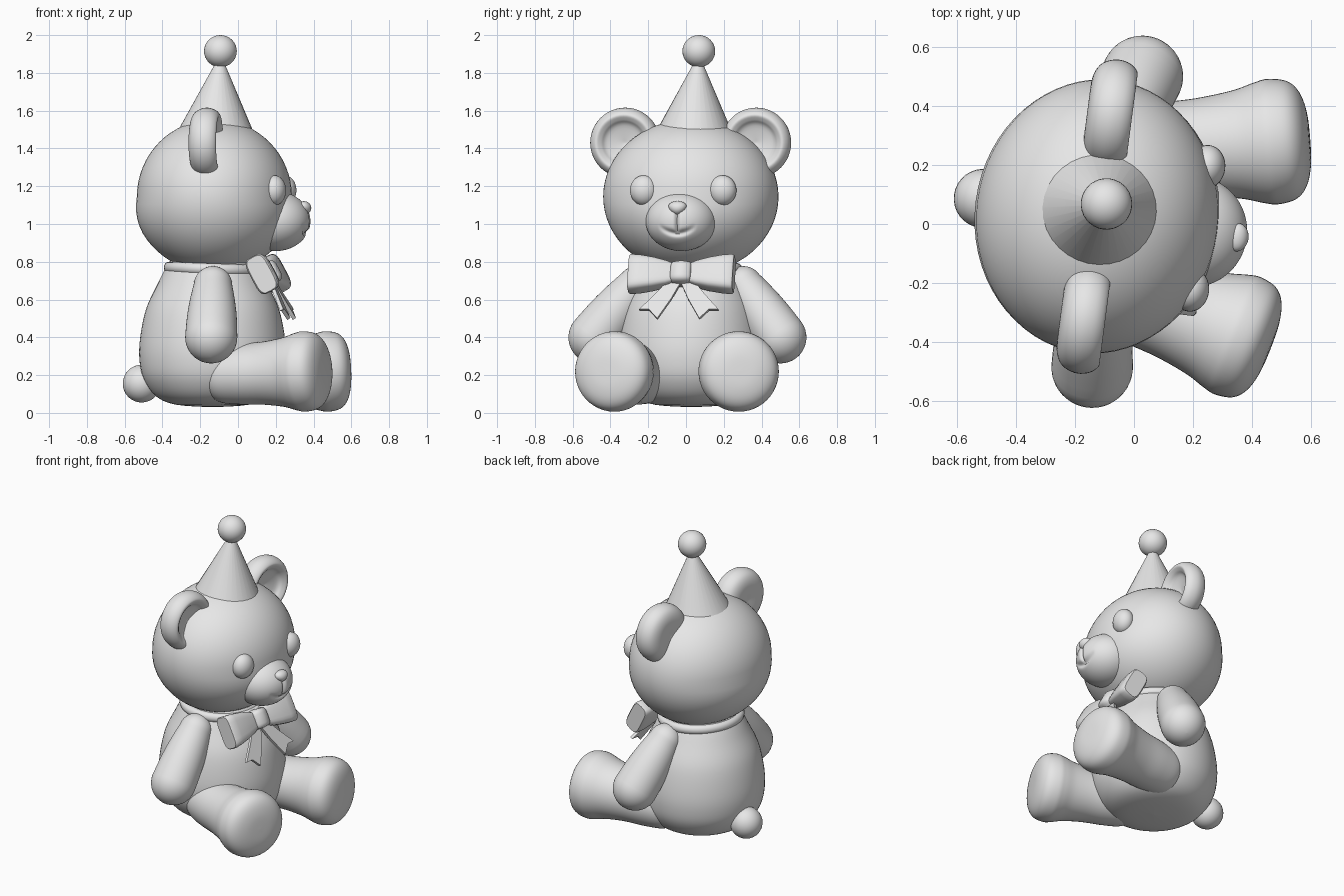
import bpy, bmesh, math
from mathutils import Vector, Matrix

if "Cube" in bpy.data.objects:
    bpy.data.objects.remove(bpy.data.objects["Cube"])

# The bear is built facing +x, then turned slightly about z.
WORLD = Matrix.Translation((-0.12, 0.025, 0)) @ Matrix.Rotation(math.radians(-7.5), 4, 'Z')

grey = bpy.data.materials.new("plain_grey")
grey.diffuse_color = (0.8, 0.8, 0.8, 1)
grey.use_nodes = True
grey.node_tree.nodes["Principled BSDF"].inputs["Base Color"].default_value = grey.diffuse_color


def finish(bm, name, matrix=Matrix(), angle=50):
    bmesh.ops.recalc_face_normals(bm, faces=bm.faces)
    bm.transform(WORLD @ matrix)
    me = bpy.data.meshes.new(name)
    bm.to_mesh(me)
    bm.free()
    me.materials.append(grey)
    ob = bpy.data.objects.new(name, me)
    bpy.context.collection.objects.link(ob)
    bpy.ops.object.select_all(action='DESELECT')
    ob.select_set(True)
    bpy.context.view_layer.objects.active = ob
    bpy.ops.object.shade_smooth_by_angle(angle=math.radians(angle))
    return ob


def skin(rings):
    """Join rings of points into a closed skin."""
    bm = bmesh.new()
    loops = [[bm.verts.new(p) for p in ring] for ring in rings]
    n = len(loops[0])
    for a, b in zip(loops, loops[1:]):
        for i in range(n):
            j = (i + 1) % n
            bm.faces.new((a[i], a[j], b[j], b[i]))
    bm.faces.new(loops[0])
    bm.faces.new(loops[-1])
    return bm


def smooth_profile(pts, steps=5):
    """Pass a rounded curve through the given (radius, height) points."""
    out = []
    p = [Vector(q) for q in pts]
    for i in range(len(p) - 1):
        a, b, c, d = p[max(i - 1, 0)], p[i], p[i + 1], p[min(i + 2, len(p) - 1)]
        for k in range(steps):
            t = k / steps
            out.append(0.5 * (2 * b + (c - a) * t + (2 * a - 5 * b + 4 * c - d) * t ** 2
                              + (3 * b - a - 3 * c + d) * t ** 3))
    return out + [p[-1]]


def lathe(name, profile, origin, direction=(0, 0, 1), sides=48):
    rings = [[(max(r, 0.001) * math.cos(2 * math.pi * i / sides),
               max(r, 0.001) * math.sin(2 * math.pi * i / sides), h)
              for i in range(sides)] for r, h in profile]
    turn = Vector(direction).to_track_quat('Z', 'Y').to_matrix().to_4x4()
    return finish(skin(rings), name, Matrix.Translation(origin) @ turn)


def ellipsoid(name, centre, radii, segs=48, shape=None):
    bm = bmesh.new()
    bmesh.ops.create_uvsphere(bm, u_segments=segs, v_segments=segs // 2, radius=1)
    bm.transform(Matrix.Diagonal((*radii, 1)))
    if shape:
        for v in bm.verts:
            shape(v.co)
    return finish(bm, name, Matrix.Translation(centre))


def limb(name, a, b, ra, rb, bulge):
    """Rounded tapered limb between two ball centres, fuller in the middle."""
    a, b = Vector(a), Vector(b)
    length = (b - a).length
    arc = [math.radians(k * 9) for k in range(11)]
    prof = [(ra * math.sin(t), -ra * math.cos(t)) for t in arc]
    prof += [(ra + (rb - ra) * k / 8 + bulge * math.sin(math.pi * k / 8), length * k / 8)
             for k in range(1, 8)]
    prof += [(rb * math.cos(t), length + rb * math.sin(t)) for t in arc]
    return lathe(name, prof, a, b - a)


# Head with fuller cheeks at the back and below
def fill_head(co):
    if co.z < 0:
        co.x *= 1 + 0.05 * math.sin(math.pi * min(1, -co.z / 0.4))


ellipsoid("head", (-0.005, 0, 1.145), (0.41, 0.465, 0.41), 64, fill_head)

# Body and tail
lathe("body", smooth_profile([(0, .03), (.19, .043), (.295, .085), (.363, .175), (.387, .28),
                              (.383, .4), (.352, .55), (.292, .68), (.24, .78), (.18, .86)]),
      (-0.015, 0, 0), sides=64)
ellipsoid("tail", (-0.395, 0.01, 0.155), (0.1, 0.1, 0.1), 32)


# Muzzle with a pressed-in mouth
def press_mouth(co):
    if co.x <= 0:
        return
    line = math.exp(-(co.y / 0.009) ** 2) if -0.06 < co.z < 0.06 else 0
    smile = 0
    if abs(co.y) < 0.1:
        smile = math.exp(-((co.z + 0.065 - 4 * co.y ** 2) / 0.014) ** 2) * (1 - (co.y / 0.1) ** 2)
    co.x -= 0.02 * max(line, smile)


ellipsoid("muzzle", (0.324, -0.008, 1.015), (0.183, 0.188, 0.158), 128, press_mouth)
ellipsoid("nose", (0.475, -0.008, 1.085), (0.038, 0.058, 0.036), 32,
          lambda co: setattr(co, 'y', co.y * (0.8 + 6 * co.z)))

# Paired parts: side, sign, hand position, foot tip position
EAR = smooth_profile([(0, -.065), (.1, -.072), (.16, -.05), (.185, 0), (.178, .05),
                      (.15, .08), (.122, .067), (.09, .04), (0, .018)])
LEG = smooth_profile([(0, -.08), (.09, -.06), (.143, 0), (.16, .13), (.167, .28), (.184, .41),
                      (.205, .49), (.213, .54), (.2, .605), (.16, .645), (.09, .666), (0, .67)])
for side, s, hand, foot in (("left", 1, (.085, .49), (.675, .355)),
                            ("right", -1, (.045, -.508), (.635, -.367))):
    lathe(side + "_ear", EAR, (-0.012, s * 0.35, 1.43), (1, 0, 0))
    ellipsoid(side + "_eye", (0.342, 0.005 + s * 0.21, 1.178), (0.062, 0.074, 0.08), 32)
    limb(side + "_arm", (0.025, s * 0.285, 0.675), (*hand, 0.4), 0.102, 0.138, 0.008)
    hip, sole = Vector((0.05, s * 0.222, 0.2)), Vector((*foot, 0.224))
    reach = (sole - hip).length / 0.67
    lathe(side + "_leg", [(r, h * reach) for r, h in LEG], hip, sole - hip)

# Party hat
base, tip = Vector((0, 0.02, 1.44)), Vector((0.02, 0.044, 1.86))
lathe("hat", [(0.225, 0), (0.02, (tip - base).length)], base, tip - base, 32)
ellipsoid("hat_pompom", (0.021, 0.046, 1.915), (0.087, 0.087, 0.085), 32)

# Neck ribbon: a ring with an oval section, slightly lower at the front
bm = bmesh.new()
N, M = 64, 12
ring = [[bm.verts.new(((0.236 + 0.027 * math.cos(q)) * math.cos(t),
                       (0.245 + 0.027 * math.cos(q)) * math.sin(t), 0.03 * math.sin(q)))
         for q in (2 * math.pi * j / M for j in range(M))]
        for t in (2 * math.pi * i / N for i in range(N))]
for i in range(N):
    for j in range(M):
        a, b = ring[i], ring[(i + 1) % N]
        bm.faces.new((a[j], b[j], b[(j + 1) % M], a[(j + 1) % M]))
finish(bm, "neck_ribbon", Matrix.Translation((-0.01, 0, 0.762))
       @ Matrix.Rotation(math.radians(2), 4, 'Y'))

# Bow: leans out at the bottom; x is outward, y sideways, z up along the bow
BOW = Matrix.Translation((0.285, -0.012, 0.735)) @ Matrix.Rotation(math.radians(-28), 4, 'Y')


def rounded_section(y, depth, height, n=24):
    pts = []
    for i in range(n):
        c, s = math.cos(2 * math.pi * i / n), math.sin(2 * math.pi * i / n)
        pts.append((depth * math.copysign(abs(c) ** 0.5, c), y,
                    height * math.copysign(abs(s) ** 0.5, s)))
    return pts


LOOP = [(.02, .03, .045), (.08, .045, .07), (.15, .056, .088), (.22, .062, .1),
        (.27, .06, .105), (.28, .052, .1)]
TAIL = [(-.01, -.03), (.06, -.03), (.13, -.12), (.212, -.215), (.16, -.215), (.112, -.268),
        (.045, -.15)]
for side, s in (("left", 1), ("right", -1)):
    finish(skin([rounded_section(s * y, d, h) for y, d, h in LOOP]),
           side + "_bow_loop", BOW)
    bm = bmesh.new()
    face = bm.faces.new([bm.verts.new((-0.012, s * y, z)) for y, z in TAIL])
    out = bmesh.ops.extrude_face_region(bm, geom=[face])
    for v in out["geom"]:
        if isinstance(v, bmesh.types.BMVert):
            v.co.x += 0.02
    finish(bm, side + "_bow_tail", BOW, 30)
finish(skin([rounded_section(y, d, h) for y, d, h in
             [(-.055, .04, .045), (-.045, .055, .058), (0, .064, .062),
              (.045, .055, .058), (.055, .04, .045)]]), "bow_knot", BOW)
